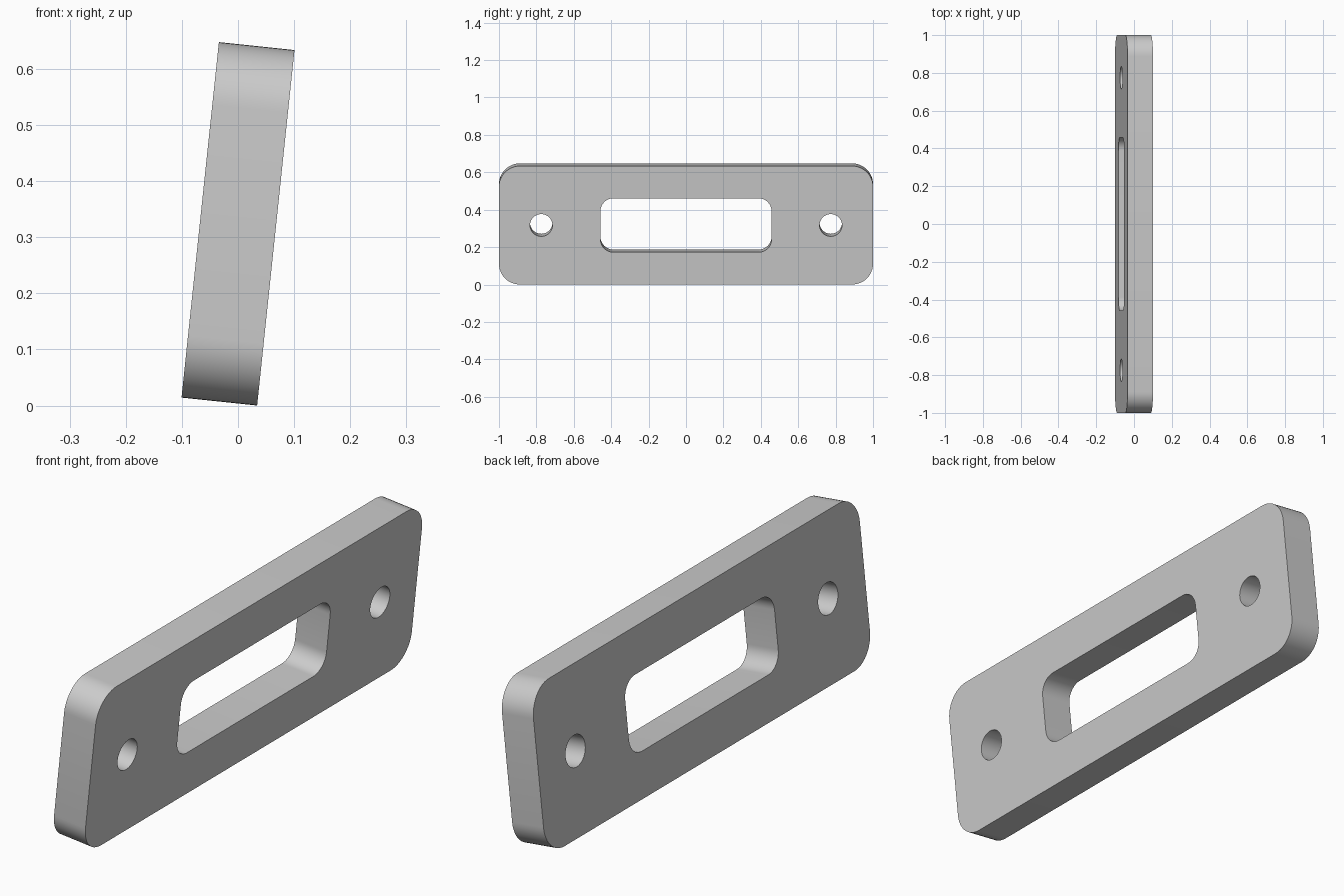
import bpy, bmesh
from math import radians, sin, cos, pi
from mathutils import Matrix, Vector

if "Cube" in bpy.data.objects:
    bpy.data.objects.remove(bpy.data.objects["Cube"])

LENGTH, HEIGHT, THICK = 2.0, 0.637, 0.1355
TILT = radians(6)


def rounded_rect(w, h, r, cx=0.0, steps=12):
    """Outline of a rounded rectangle, corner by corner."""
    pts = []
    for i, (sx, sy) in enumerate([(1, 1), (-1, 1), (-1, -1), (1, -1)]):
        for k in range(steps + 1):
            a = (i + k / steps) * pi / 2
            pts.append((cx + sx * (w / 2 - r) + r * cos(a),
                        sy * (h / 2 - r) + r * sin(a)))
    return pts


def circle(cx, r, n=48):
    return [(cx + r * cos(2 * pi * k / n), r * sin(2 * pi * k / n)) for k in range(n)]


# Plate outline, central window and two screw holes
outlines = [rounded_rect(LENGTH, HEIGHT, 0.112),
            rounded_rect(0.915, 0.29, 0.07)]
outlines += [circle(side * 0.774, 0.06) for side in (-1, 1)]

curve = bpy.data.curves.new("plate_profile", "CURVE")
curve.dimensions = "2D"
curve.fill_mode = "BOTH"
curve.extrude = THICK / 2
for pts in outlines:
    spline = curve.splines.new("POLY")
    spline.points.add(len(pts) - 1)
    for p, (x, y) in zip(spline.points, pts):
        p.co = (x, y, 0, 1)
    spline.use_cyclic_u = True

# Extruded profile turned into a mesh
profile = bpy.data.objects.new("plate_profile", curve)
bpy.context.collection.objects.link(profile)
bpy.context.view_layer.update()
mesh = bpy.data.meshes.new_from_object(
    profile.evaluated_get(bpy.context.evaluated_depsgraph_get()))
bpy.data.objects.remove(profile)
mesh.name = "mounting_plate"

# Stand the plate up along y and lean its top towards +x
upright = Matrix(((0, 0, 1), (1, 0, 0), (0, 1, 0))).to_4x4()
lift = (HEIGHT * cos(TILT) + THICK * sin(TILT)) / 2
place = (Matrix.Translation(Vector((0, 0, lift)))
         @ Matrix.Rotation(TILT, 4, "Y") @ upright)
bm = bmesh.new()
bm.from_mesh(mesh)
bmesh.ops.remove_doubles(bm, verts=bm.verts, dist=0.0001)
bmesh.ops.transform(bm, matrix=place, verts=bm.verts)
bmesh.ops.recalc_face_normals(bm, faces=bm.faces)
bm.to_mesh(mesh)
bm.free()

# Plain grey finish
grey = bpy.data.materials.new("light_grey")
grey.use_nodes = True
colour = (0.6, 0.6, 0.6, 1)
grey.diffuse_color = colour
grey.node_tree.nodes["Principled BSDF"].inputs["Base Color"].default_value = colour
mesh.materials.clear()
mesh.materials.append(grey)

plate = bpy.data.objects.new("mounting_plate", mesh)
bpy.context.collection.objects.link(plate)
bpy.ops.object.select_all(action="DESELECT")
plate.select_set(True)
bpy.context.view_layer.objects.active = plate
bpy.ops.object.shade_smooth_by_angle(angle=radians(30))
